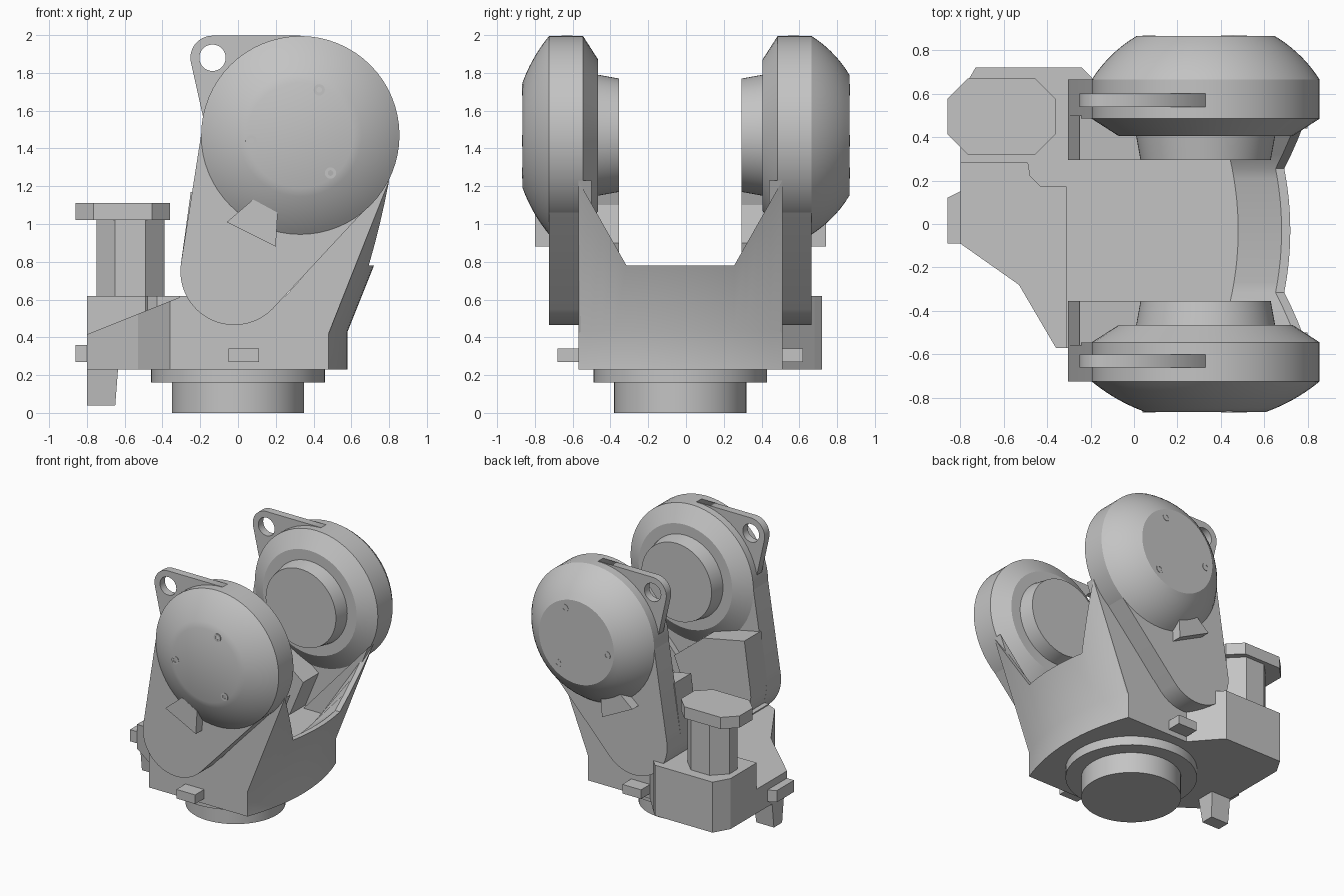
import bpy, bmesh, math
from mathutils import Vector, Matrix
from mathutils.geometry import convex_hull_2d

cube = bpy.data.objects.get("Cube")
if cube:
    bpy.data.objects.remove(cube, do_unlink=True)

grey = bpy.data.materials.new("plain_grey")
grey.use_nodes = True
grey.diffuse_color = (0.55, 0.55, 0.55, 1)
grey.node_tree.nodes["Principled BSDF"].inputs["Base Color"].default_value = grey.diffuse_color

MID = -0.03                 # symmetry plane of the fork
DISC = Vector((0.33, 1.47))  # pivot disc centre in x, z
FOOT = Vector((-0.02, 0.75))  # lower arm rounding in x, z


def finish(name, bm, smooth=False):
    bmesh.ops.remove_doubles(bm, verts=bm.verts, dist=1e-5)
    bmesh.ops.recalc_face_normals(bm, faces=bm.faces)
    mesh = bpy.data.meshes.new(name)
    bm.to_mesh(mesh)
    bm.free()
    mesh.materials.append(grey)
    obj = bpy.data.objects.new(name, mesh)
    bpy.context.collection.objects.link(obj)
    if smooth:
        bpy.ops.object.select_all(action='DESELECT')
        obj.select_set(True)
        bpy.context.view_layer.objects.active = obj
        bpy.ops.object.shade_smooth_by_angle(angle=math.radians(28))
    return obj


def loft(name, rings, smooth=False):
    bm = bmesh.new()
    loops = [[bm.verts.new(p) for p in ring] for ring in rings]
    n = len(loops[0])
    for a, b in zip(loops, loops[1:]):
        for i in range(n):
            j = (i + 1) % n
            bm.faces.new((a[i], a[j], b[j], b[i]))
    bm.faces.new(loops[0])
    bm.faces.new(loops[-1])
    return finish(name, bm, smooth)


def plan_prism(name, pts, low, top):
    # upright prism whose top may be a height rule in x
    rule = top if callable(top) else (lambda x: top)
    return loft(name, [[(x, y, low) for x, y in pts], [(x, y, rule(x)) for x, y in pts]])


def side_prism(name, pts, y0, y1, smooth=False):
    return loft(name, [[(x, y, z) for x, z in pts] for y in (y0, y1)], smooth)


def box(name, x0, x1, y0, y1, z0, z1):
    return plan_prism(name, [(x0, y0), (x1, y0), (x1, y1), (x0, y1)], z0, z1)


def circle(c, r, n=48):
    return [Vector((c[0] + r * math.cos(math.tau * i / n), c[1] + r * math.sin(math.tau * i / n)))
            for i in range(n)]


def hull(pts):
    pts = [Vector(p) for p in pts]
    return [pts[i] for i in convex_hull_2d(pts)]


def lathe(name, profile, matrix, steps=56):
    # profile of (radius, height) turned around the local z axis
    bm = bmesh.new()
    vs = [bm.verts.new((r, 0, h)) for r, h in profile]
    edges = [bm.edges.new(p) for p in zip(vs, vs[1:])]
    bmesh.ops.spin(bm, geom=vs + edges, cent=(0, 0, 0), axis=(0, 0, 1),
                   angle=math.tau, steps=steps, use_merge=True)
    bmesh.ops.transform(bm, matrix=matrix, verts=bm.verts)
    return finish(name, bm, True)


# Turntable foot and flange
lathe("base_turntable", [(0, 0), (0.35, 0), (0.35, 0.16), (0.46, 0.16), (0.46, 0.24), (0, 0.24)],
      Matrix.Translation((0, MID, 0)))


# Central chassis with a bowed front shield rising into two wings
def chassis_ring(d):
    base = 0.58 - 0.1 * (d / 0.54) ** 2
    top = 0.78 + 0.45 * max(0, (abs(d) - 0.285) / 0.255)
    tip = base + 0.4 * (top - 0.43)
    inner = base - 0.1
    pts = [(-0.31, 0.23), (base, 0.23), (base, 0.43), (tip, top),
           (tip - 0.04, top), (inner, 0.62), (-0.31, 0.62)]
    return [(x, MID + d, z) for x, z in pts]


steps = [0.285 * i / 6 for i in range(-6, 7)]
wing = [0.285 + 0.255 * i / 4 for i in range(1, 5)]
loft("chassis", [chassis_ring(d) for d in [-w for w in reversed(wing)] + steps + wing], True)

# Rear deck sloping down, and the block carrying the motor
plan_prism("rear_deck", [(-0.3, -0.57), (-0.36, -0.57), (-0.53, -0.28), (-0.8, -0.09),
                         (-0.8, 0.3), (-0.3, 0.3)], 0.23, lambda x: 0.62 + 0.4 * (x + 0.29))
plan_prism("motor_block", [(-0.8, 0.28), (-0.49, 0.28), (-0.48, 0.22), (-0.43, 0.17), (-0.25, 0.17),
                           (-0.05, 0.51), (-0.2, 0.68), (-0.24, 0.72), (-0.73, 0.72), (-0.8, 0.6)],
           0.23, 0.62)


# Motor column and its cap, both chamfered
def chamfered(name, x0, x1, y0, y1, c, z0, z1):
    pts = [(x0 + c, y0), (x1 - c, y0), (x1, y0 + c), (x1, y1 - c),
           (x1 - c, y1), (x0 + c, y1), (x0, y1 - c), (x0, y0 + c)]
    plan_prism(name, pts, z0, z1)


chamfered("motor_column", -0.75, -0.39, 0.34, 0.64, 0.1, 0.6, 1.03)
chamfered("motor_cap", -0.86, -0.36, 0.32, 0.67, 0.095, 1.02, 1.11)

# Rear stop, hanging post and side pegs
plan_prism("rear_stop", [(-0.86, -0.09), (-0.54, -0.09), (-0.54, 0.15), (-0.8, 0.15), (-0.86, 0.12)],
           0.27, 0.36)
loft("hanging_post", [[(-0.8, -0.03, 0.04), (-0.65, -0.03, 0.04), (-0.65, 0.07, 0.04), (-0.8, 0.07, 0.04)],
                      [(-0.8, -0.06, 0.3), (-0.63, -0.06, 0.3), (-0.63, 0.1, 0.3), (-0.8, 0.1, 0.3)]])
box("front_peg", -0.05, 0.11, -0.68, -0.56, 0.27, 0.34)
box("back_peg", -0.05, 0.11, 0.5, 0.62, 0.27, 0.34)


# Lifting lug with a round hole
def lug(name, y):
    c = (-0.135, 1.88)
    outline = hull(circle(c, 0.117) + [Vector((0.33, 1.997)), Vector((-0.17, 1.5)), Vector((0.2, 1.5))])
    curve = bpy.data.curves.new(name, 'CURVE')
    curve.dimensions = '2D'
    curve.fill_mode = 'BOTH'
    curve.extrude = 0.03
    for loop in (outline, circle(c, 0.07, 32)):
        spline = curve.splines.new('POLY')
        spline.points.add(len(loop) - 1)
        for point, p in zip(spline.points, loop):
            point.co = (p[0], p[1], 0, 1)
        spline.use_cyclic_u = True
    curve.materials.append(grey)
    obj = bpy.data.objects.new(name, curve)
    bpy.context.collection.objects.link(obj)
    obj.rotation_euler = (math.pi / 2, 0, 0)
    obj.location = (0, y, 0)
    bpy.ops.object.select_all(action='DESELECT')
    obj.select_set(True)
    bpy.context.view_layer.objects.active = obj
    bpy.ops.object.convert(target='MESH')


# The two fork arms with their domed pivot discs
for side, s, depth, face in (("front", -1, 0.14, 0.28), ("back", 1, 0.2, 0.32)):
    def at(d):
        return MID + s * d

    side_prism(side + "_arm", hull(circle(DISC, 0.52, 64) + circle(FOOT, 0.285, 64)),
               at(0.515), at(0.695), True)
    side_prism(side + "_arm_inner_pad",
               hull(circle(FOOT, 0.285) + [(-0.25, 1.17), (0.1, 1.1), (0.35, 0.9)]),
               at(0.325), at(0.53))
    side_prism(side + "_side_wall", [(0.1, 0.45), (0.48, 0.42), (0.8, 1.23)], at(0.54), at(0.47))

    # spherical cap profile
    R = 0.525
    c = (R * R - face * face - depth * depth) / (2 * depth)
    ball = math.hypot(R, c)
    dome = [(math.sqrt(ball ** 2 - (c + depth * i / 8) ** 2), 0.695 + depth * i / 8) for i in range(9)]
    profile = [(0, 0.325), (0.3, 0.325), (0.32, 0.435), (0.4, 0.435), (R, 0.515)] + dome
    profile.append((0, 0.695 + depth))
    turn = Matrix.Rotation(-s * math.pi / 2, 4, 'X')
    lathe(side + "_pivot_disc", profile, Matrix.Translation((DISC[0], MID, DISC[1])) @ turn, 64)

    # three small screws on the dome
    for i, (x, z) in enumerate([(0.43, 1.71), (0.07, 1.44), (0.49, 1.27)]):
        lathe(f"{side}_screw_{i + 1}", [(0.015, 0), (0.015, 0.013), (0.03, 0.013), (0.03, 0)],
              Matrix.Translation((x, at(0.685 + depth), z)) @ turn, 16)

    side_prism(side + "_dome_bracket", [(-0.06, 1.01), (0.08, 1.13), (0.21, 1.06), (0.2, 0.88)],
               at(0.68), at(0.77))
    lug(side + "_lifting_lug", at(0.6))
